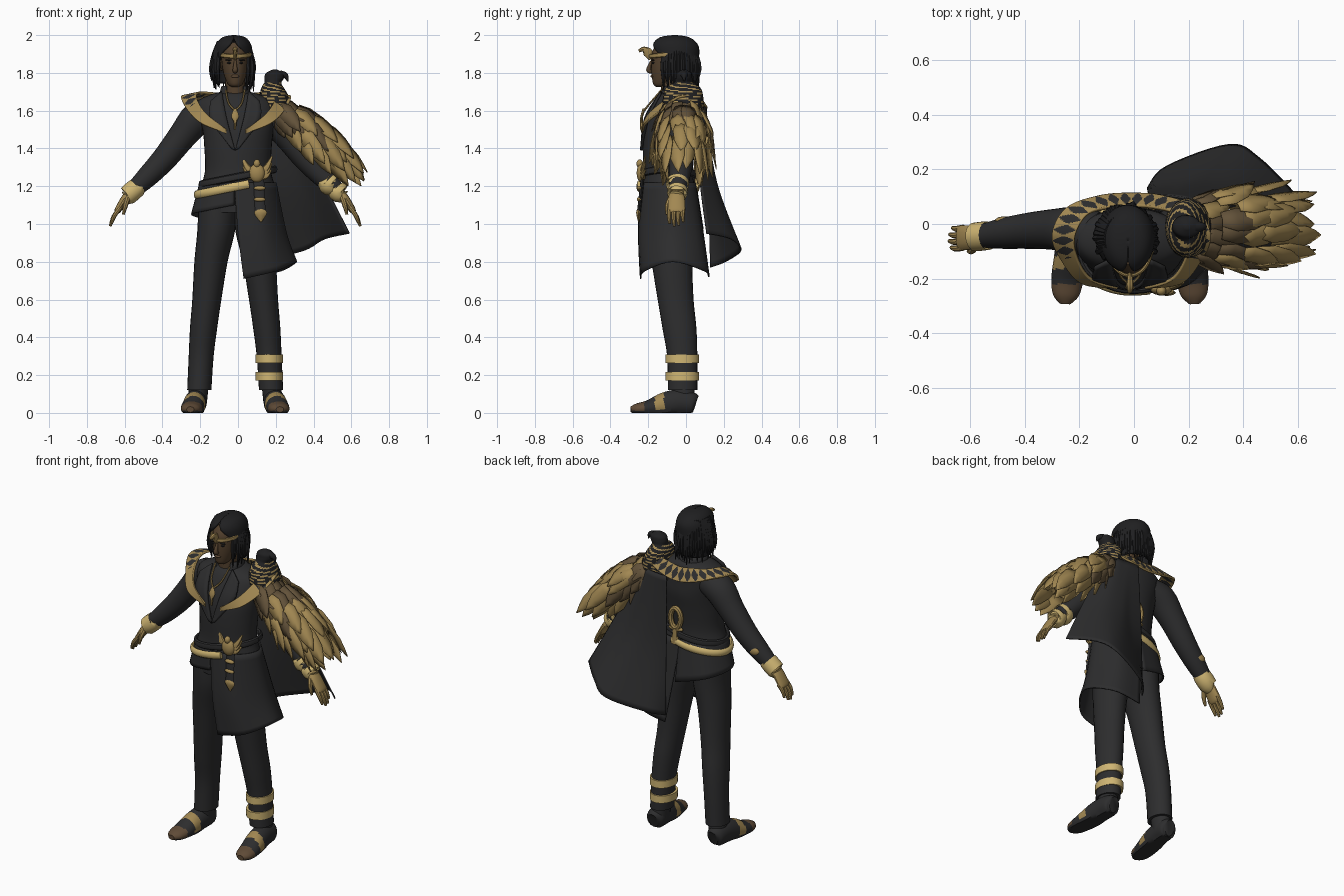
import bpy, bmesh, math, random
from mathutils import Vector as V
random.seed(4)
MX = -.015  # body mirror line

def mat(name, c):
    m = bpy.data.materials.new(name)
    m.diffuse_color = (*c, 1)
    return m
CLOTH = mat("black cloth", (.026, .026, .027))
HAIR = mat("black hair", (.014, .014, .015))
SKIN = mat("brown skin", (.088, .053, .027))
GOLD = mat("bright gold", (.62, .46, .17))
OLD = mat("antique gold", (.36, .245, .085))
BROWN = mat("feather brown", (.125, .085, .042))
TOE = mat("toe leather", (.115, .07, .038))

def mesh(name, verts, faces, mats, idx=None, thick=0):
    me = bpy.data.meshes.new(name)
    me.from_pydata([tuple(v) for v in verts], [], faces)
    for m in mats:
        me.materials.append(m)
    if idx:
        me.polygons.foreach_set("material_index", idx)
    bm = bmesh.new()
    bm.from_mesh(me)
    bmesh.ops.recalc_face_normals(bm, faces=bm.faces)
    for f in bm.faces:
        f.smooth = True
    bm.to_mesh(me)
    bm.free()
    me.set_sharp_from_angle(angle=.7)
    ob = bpy.data.objects.new(name, me)
    bpy.context.collection.objects.link(ob)
    if thick:
        s = ob.modifiers.new("thickness", 'SOLIDIFY')
        s.thickness, s.offset = thick, 0
    return ob

def spline(P, n):
    out = []
    for i in range(len(P) - 1):
        q = [P[max(i - 1, 0)], P[i], P[i + 1], P[min(i + 2, len(P) - 1)]]
        for k in range(n):
            t = k / n
            out.append(tuple(.5 * (2 * b + (c - a) * t + (2 * a - 5 * b + 4 * c - d) * t * t
                       + (3 * b - a - 3 * c + d) * t ** 3) for a, b, c, d in zip(*q)))
    return out + [tuple(P[-1])]

def grid(name, rows, mats, closed=False, rule=None, thick=0):
    n, w = len(rows), len(rows[0])
    verts = [V(p) for r in rows for p in r]
    faces, idx = [], []
    for j in range(n - 1):
        for i in range(w if closed else w - 1):
            k = (i + 1) % w
            f = (j * w + i, j * w + k, j * w + w + k, j * w + w + i)
            c = sum((verts[a] for a in f), V()) / 4
            faces.append(f)
            idx.append(rule((i + .5) / (w - 1), (j + .5) / (n - 1), c) if rule else 0)
    if closed:
        faces += [tuple(range(w)), tuple(range((n - 1) * w, n * w))]
        idx += [idx[0], idx[-1]]
    return mesh(name, verts, faces, mats, idx, thick)

def sheet(name, rows, mats, nu=5, nv=5, rule=None, thick=.008):
    rows = [spline(r, nu) for r in rows]
    cols = [spline(c, nv) for c in zip(*rows)]
    return grid(name, list(zip(*cols)), mats, False, rule, thick)

def loft(name, rings, mats, n=28, sub=5, rule=None):  # rings: z, cx, cy, rx, ry
    rows = [[(cx + rx * math.cos(a), cy + ry * math.sin(a), z)
             for a in (2 * math.pi * i / n for i in range(n))] for z, cx, cy, rx, ry in spline(rings, sub)]
    return grid(name, rows, mats, True, rule)

def tube(name, pts, mats, ref=(0, 1, 0), n=12, sub=4, rule=None, floor=-9):  # pts: x, y, z, ra, rb
    P = spline([p if len(p) == 5 else (*p, p[3]) for p in pts], sub)
    rows = []
    for i, p in enumerate(P):
        t = (V(P[min(i + 1, len(P) - 1)][:3]) - V(P[max(i - 1, 0)][:3])).normalized()
        s = t.cross(V(ref)).normalized()
        u = s.cross(t)
        ring = [V(p[:3]) + s * p[3] * math.cos(a) + u * p[4] * math.sin(a)
                for a in (2 * math.pi * k / n for k in range(n))]
        rows.append([(v.x, v.y, max(v.z, floor)) for v in ring])
    return grid(name, rows, mats, True, rule)

def ball(name, c, r, m):
    x, y, z = c
    return loft(name, [(z + r[2] * math.sin(a), x, y, r[0] * math.cos(a) + 1e-4, r[1] * math.cos(a) + 1e-4)
                       for a in (math.pi * (i / 8 - .5) for i in range(9))], [m], 14, 1)

def arcs(levels, n=17):  # rows open at the front: z, cx, cy, rx, ry, half gap in degrees
    return [[(cx - rx * math.sin(a), cy - ry * math.cos(a), z) for a in
             (math.radians(g + (360 - 2 * g) * i / (n - 1)) for i in range(n))] for z, cx, cy, rx, ry, g in levels]

# jacket body
loft("jacket_body", [(1.06, 0, -.09, .205, .14), (1.18, 0, -.095, .2, .14), (1.28, 0, -.095, .175, .132),
     (1.4, 0, -.09, .178, .138), (1.5, 0, -.08, .188, .142), (1.58, -.01, -.07, .205, .13),
     (1.65, -.015, -.055, .195, .112), (1.685, -.015, -.05, .13, .09), (1.7, -.015, -.05, .075, .065)], [CLOTH], 36)
# short right tail, long left skirt, cape
sheet("short_coat_tail", [[(-.02, -.24, 1.22), (-.14, -.2, 1.22), (-.2, -.09, 1.22), (-.13, .02, 1.22), (.01, .05, 1.22)],
      [(-.02, -.245, 1.1), (-.17, -.2, 1.07), (-.245, -.09, 1.05), (-.17, .05, 1.02), (.01, .09, .97)]], [CLOTH])
sheet("long_coat_skirt", [[(-.02, -.24, 1.22), (.12, -.21, 1.22), (.2, -.09, 1.22), (.12, .03, 1.22), (0, .05, 1.22)],
      [(0, -.25, .95), (.15, -.23, .95), (.255, -.08, .95), (.18, .07, .95), (.03, .09, .95)],
      [(.03, -.24, .71), (.2, -.22, .75), (.31, -.07, .8), (.23, .1, .75), (.06, .12, .72)]], [CLOTH])
sheet("cape", [[(.25, .06, 1.6), (.2, .09, 1.62), (.15, .1, 1.62), (.1, .105, 1.62), (.06, .105, 1.62)],
      [(.42, .07, 1.28), (.33, .14, 1.25), (.23, .16, 1.22), (.14, .14, 1.2), (.05, .12, 1.2)],
      [(.59, .11, .95), (.46, .24, .92), (.35, .29, .86), (.12, .21, .8), (.05, .13, .77)]], [CLOTH], 6, 8)

# patterned mantle: gold band with black diamonds, plain at the front points
outer = [(-.06, -.23, 1.48), (-.19, -.215, 1.53), (-.265, -.13, 1.6), (-.3, -.04, 1.67), (-.25, .055, 1.67),
         (-.13, .1, 1.63), (-.01, .11, 1.61)]
inner = [(-.06, -.235, 1.5), (-.16, -.2, 1.575), (-.21, -.12, 1.645), (-.215, -.04, 1.69), (-.17, .035, 1.695),
         (-.09, .06, 1.69), (-.01, .065, 1.68)]
flip = lambda row: row + [(-.02 - x, y, z) for x, y, z in row[-2::-1]]
def diamonds(u, v, p):
    if not .17 < u < .83:
        return 0
    return int(abs((u * 28) % 1 - .5) * .9 + abs(v - .5) * .9 < .39)
sheet("patterned_mantle", [flip(outer), flip(inner)], [OLD, CLOTH], 28, 12, diamonds, .012)

# lapels, shirt collar and necklace
for s, side in ((-1, "right"), (1, "left")):
    sheet(side + "_lapel", [[(MX + s * .07, -.13, 1.7), (MX + s * .13, -.16, 1.65)],
          [(MX + s * .045, -.215, 1.56), (MX + s * .13, -.205, 1.55)],
          [(MX, -.236, 1.39), (MX + s * .02, -.237, 1.4)]], [CLOTH], 3, 5, None, .014)
    tube(side + "_necklace", [(MX + s * .05, -.13, 1.71, .005), (MX + s * .035, -.19, 1.64, .005),
         (MX, -.222, 1.6, .006)], [OLD], n=6)
tube("pendant", [(MX, -.222, 1.61, .008), (MX, -.234, 1.57, .02, .007), (MX, -.236, 1.54, .008), (MX, -.238, 1.5, .005)], [OLD], n=8)
sheet("shirt_collar", arcs([(1.63, MX, -.06, .1, .1, 25), (1.73, MX, -.06, .068, .075, 42)]), [CLOTH], 2, 3)

# head
loft("neck", [(1.6, MX, -.07, .055, .06), (1.78, MX, -.08, .052, .055)], [SKIN], 20)
loft("face", [(1.725, MX, -.135, .015, .02), (1.74, MX, -.125, .038, .048), (1.79, MX, -.1, .06, .082),
     (1.85, MX, -.085, .071, .1), (1.91, MX, -.075, .073, .105), (1.96, MX, -.07, .055, .08)], [SKIN], 24)
tube("nose", [(MX, -.182, 1.865, .006), (MX, -.195, 1.83, .011), (MX, -.196, 1.813, .014), (MX, -.18, 1.806, .01)], [SKIN])
ball("lips", (MX, -.178, 1.782), (.022, .01, .008), TOE)
for s, side in ((-1, "right"), (1, "left")):
    ball(side + "_eye", (MX + s * .03, -.173, 1.853), (.013, .008, .005), HAIR)
    ball(side + "_brow", (MX + s * .032, -.175, 1.868), (.02, .008, .004), HAIR)
    ball(side + "_ear", (MX + s * .073, -.07, 1.84), (.01, .02, .03), SKIN)
sheet("hair", arcs([(1.995, -.022, -.06, .0005, .0005, 0), (1.983, -.022, -.06, .058, .075, 0), (1.945, -.023, -.057, .088, .116, 15),
      (1.89, -.025, -.052, .098, .116, 45), (1.81, -.028, -.045, .103, .104, 64), (1.745, -.028, -.035, .095, .08, 72)]),
      [HAIR], 2, 4, None, .012)
for i in range(34):  # loose locks
    a = math.radians(50 + 260 * i / 33)
    p = lambda r, z: (-.028 - r * math.sin(a), -.05 - r * 1.08 * math.cos(a), z)
    tube("hair_lock", [(*p(.072, 1.965), .012), (*p(.096, 1.9), .014), (*p(.1 + random.random() * .014, 1.82), .013),
         (*p(.09 + random.random() * .025, 1.7 + random.random() * .07), .002)], [HAIR], (.3, .2, 0), 6, 3)
tube("diadem", [(MX + .081 * math.sin(a), -.078 - .112 * math.cos(a), 1.9 - .012 * math.cos(a), .007, .012)
     for a in (math.radians(-80 + 16 * i) for i in range(11))], [OLD], (0, 0, 1), 8, 2)
tube("diadem_serpent", [(MX, -.188, 1.87, .008), (MX, -.2, 1.905, .026, .01), (MX, -.225, 1.925, .014),
     (MX, -.25, 1.915, .008)], [OLD], (1, 0, 0), 8)

# arms, cuffs, hands
for s, side in ((-1, "right"), (1, "left")):
    X = lambda d: MX + s * d
    tube(side + "_sleeve", [(X(.12), -.035, 1.59, .08), (X(.2), -.025, 1.56, .088), (X(.28), -.02, 1.465, .075),
         (X(.375), -.025, 1.345, .066), (X(.47), -.035, 1.245, .056), (X(.545), -.045, 1.175, .042)], [CLOTH], n=20)
    bands = [(.52, .57, .052)] if s < 0 else [(.49, .512, .06), (.535, .56, .053)]
    for a, b, r in bands:
        za, zb = 1.2 - (a - .515) * .9, 1.2 - (b - .515) * .9
        tube(side + "_cuff", [(X(a), -.043, za, r * .9), (X(a), -.043, za - .001, r), (X(b), -.047, zb, r), (X(b + .002), -.047, zb, r * .7)],
             [GOLD], n=20, sub=2)
    tube(side + "_palm", [(X(.55), -.047, 1.17, .026, .034), (X(.585), -.05, 1.13, .022, .044),
         (X(.62), -.05, 1.075, .018, .046), (X(.63), -.05, 1.06, .01, .038)], [OLD], n=14)
    for k, l in enumerate((.9, 1.05, 1, .8)):
        y = -.086 + .024 * k
        tube(side + "_finger", [(X(.61), y, 1.085, .012), (X(.61 + .032 * l), y - .004, 1.085 - .045 * l, .0115),
             (X(.61 + .05 * l), y, 1.085 - .092 * l, .007)], [OLD], n=8)
    tube(side + "_thumb", [(X(.565), -.075, 1.15, .015), (X(.58), -.098, 1.1, .013), (X(.592), -.1, 1.05, .007)], [OLD], n=8)
    # legs and shoes
    loft(side + "_trouser_leg", [(.12, X(.19), -.018, .064, .078), (.3, X(.18), -.02, .066, .08),
         (.45, X(.167), -.035, .072, .09), (.6, X(.15), -.055, .077, .095), (.8, X(.128), -.075, .088, .108),
         (.97, X(.1), -.088, .1, .125), (1.12, X(.095), -.09, .1, .13)], [CLOTH], 24)
    loft(side + "_ankle", [(.05, X(.2), -.01, .05, .06), (.14, X(.193), -.018, .052, .062)], [CLOTH], 20)
    tube(side + "_shoe", [(X(.205), .05, .045, .03, .045), (X(.206), .03, .05, .053, .06), (X(.21), -.04, .055, .058, .068),
         (X(.218), -.12, .04, .06, .066), (X(.229), -.2, .025, .059, .042), (X(.235), -.26, .02, .048, .03),
         (X(.237), -.293, .018, .02, .015)], [CLOTH, TOE, OLD], (0, 0, 1), 20, 8,
         lambda u, v, p: 1 if p.y < -.22 and p.z > .01 else 2 if -.165 < p.y < -.115 and p.z > .015 else 0, 0)
for z in (.172, .265):
    loft("left_shin_band", [(z, .166, -.02, .06, .07), (z, .166, -.02, .073, .089), (z + .045, .165, -.02, .073, .089),
         (z + .045, .165, -.02, .06, .07)], [GOLD], 28, 1)
ball("sleeve_badge", (-.475, .012, 1.262), (.035, .016, .026), OLD)

# belts, buckle and rear loop charm
ring = lambda a, rx, ry, dz: (rx * math.cos(a), -.095 + ry * math.sin(a), dz + .2 * rx * math.cos(a))
tube("gold_belt", [(*ring(math.radians(75 + 21 * i), .222, .157, 1.2), .012, .022) for i in range(11)], [GOLD], (0, 0, 1), 8, 3)
tube("cloth_belt", [(*ring(math.radians(20 * i), .197, .15, 1.25), .012, .02) for i in range(19)], [CLOTH], (0, 0, 1), 8, 2)
ball("buckle_body", (.1, -.237, 1.27), (.042, .025, .05), OLD)
ball("buckle_head", (.1, -.245, 1.32), (.018, .018, .022), OLD)
for s in (-1, 1):
    for k in range(3):
        tube("buckle_wing", [(.1, -.23, 1.25 + .015 * k, .016, .01), (.1 + s * .045, -.23, 1.255 + .018 * k, .018, .01),
             (.1 + s * (.075 + .003 * k), -.215, 1.285 + .037 * k, .004)], [OLD], n=8)
tube("hanging_strap", [(.11, -.23, 1.24, .028, .01), (.118, -.25, 1.06, .028, .01)], [CLOTH], n=8)
for z in (1.19, 1.13):
    ball("strap_clasp", (.115, -.247, z), (.032, .014, .012), OLD)
tube("strap_point", [(.12, -.25, 1.085, .004), (.12, -.252, 1.06, .034, .012), (.122, -.25, 1.01, .003)], [OLD], n=8)
tube("loop_charm", [(.03 + .034 * math.sin(a), .058, 1.35 - .06 * math.cos(a), .016) for a in
     (math.pi * i / 6 for i in range(13))], [OLD], n=8, sub=2)
tube("loop_charm_stem", [(.03, .055, 1.3, .016), (.035, .06, 1.19, .026, .012)], [OLD], n=8)
ball("loop_charm_bar", (.03, .056, 1.285), (.05, .014, .016), OLD)

# shoulder bird: banded body, dark head, hooked beak
loft("bird_body", [(1.61, .2, -.015, .09, .11), (1.66, .195, -.015, .082, .108), (1.71, .185, -.015, .065, .098),
     (1.735, .182, -.014, .052, .075), (1.75, .185, -.012, .045, .048), (1.775, .192, -.01, .052, .043),
     (1.8, .195, -.01, .046, .037), (1.818, .195, -.01, .01, .01)],
     [HAIR, OLD], 24, 6, lambda u, v, p: int(p.z < 1.75 and (p.z * 50 + u * 4) % 1 < .36))
tube("bird_beak", [(.225, -.01, 1.79, .024), (.252, -.01, 1.785, .015), (.264, -.01, 1.755, .003)], [HAIR], n=10)
# feather pauldron: overlapping leaf plates in rows around the left arm
D, N, S = V((.8, 0, -.6)), V((.6, 0, .8)), V((0, 1, 0))
fv, ff, fm = [], [], []
for row, (t0, rn, rs, L, sp) in enumerate([(.0, .06, .1, .2, .25), (.09, .085, .125, .21, .25), (.17, .095, .135, .22, .2),
                                         (.25, .095, .135, .24, .1), (.33, .075, .115, .27, 0)]):
    for k in range(10):
        a = math.radians(-126 + 28 * k + (0, 7)[row % 2] + random.uniform(-5, 5))
        out = (N * math.cos(a) * .8 + S * math.sin(a)).normalized()
        root = V((.2, -.018, 1.61)) + D * t0 + N * rn * math.cos(a) + S * rs * math.sin(a)
        d = (D + out * sp * random.uniform(.7, 1.25) + S * random.uniform(-.12, .12)).normalized()
        w, ln = d.cross(out).normalized() * .045, L * random.uniform(.84, 1.04)
        if abs(a) > 1.9:
            ln *= .8
        b = len(fv)
        for t, q in ((0, .6), (.3, 1), (.65, .85), (.85, .45), (1, .03)):
            c = root + d * ln * t - N * .05 * t * t
            fv += [c - w * q, c + out * .008 * q, c + w * q]
        for j in range(4):
            for i in range(2):
                o = b + j * 3 + i
                ff.append((o, o + 1, o + 4, o + 3))
        fm += [int(random.random() < (.85, .65, .25, .1, 0)[row])] * 8
mesh("feather_pauldron", fv, ff, [OLD, BROWN], fm, .004)
